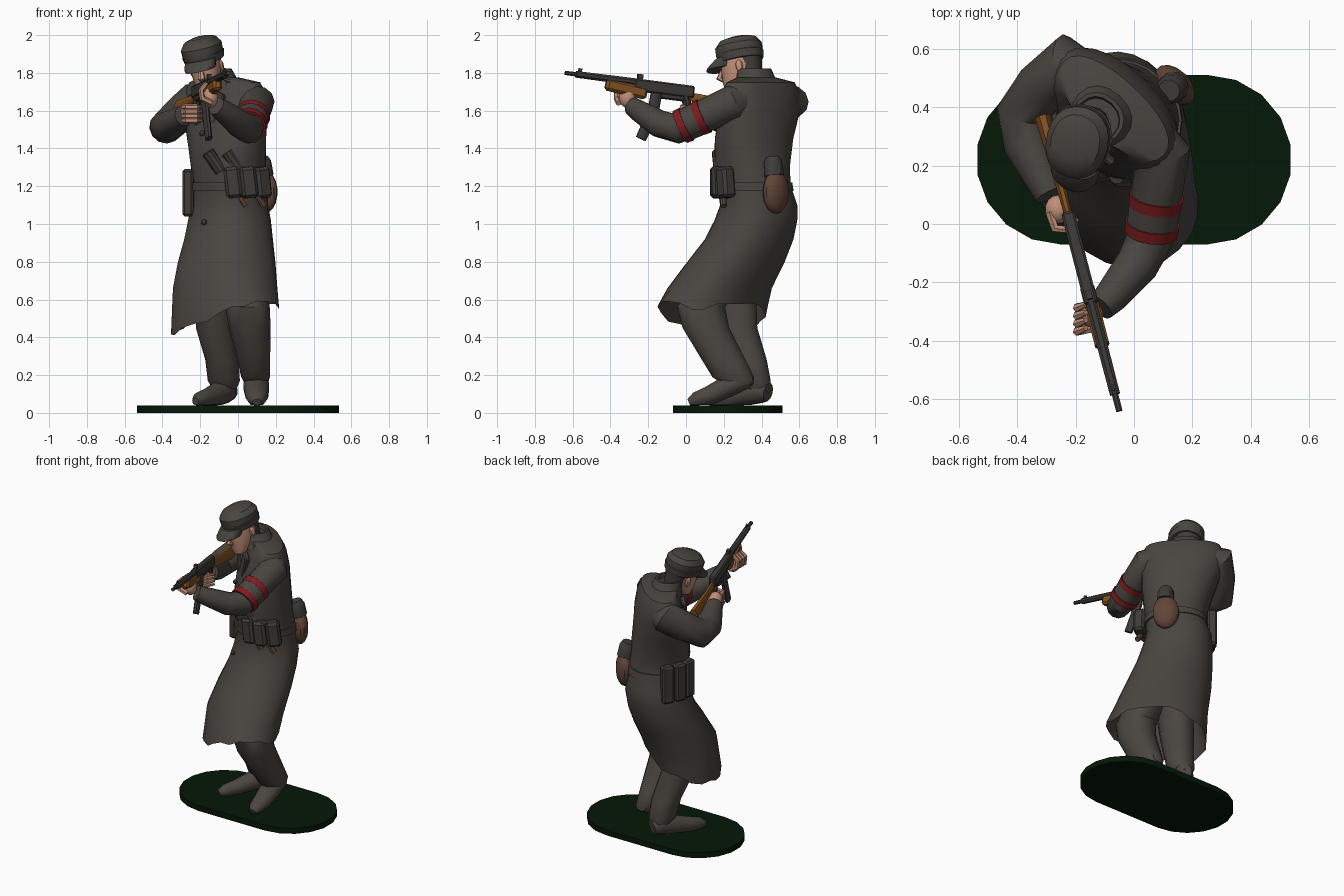
import bpy, bmesh, math
from mathutils import Vector, Matrix


def material(name, col):
    m = bpy.data.materials.new(name)
    m.diffuse_color = (*col, 1)
    return m


COAT = material("coat_grey", (0.067, 0.059, 0.051))
TROUSER = material("trouser_grey", (0.071, 0.061, 0.051))
GEAR = material("gear_grey", (0.050, 0.045, 0.040))
METAL = material("gun_metal", (0.046, 0.043, 0.039))
WOOD = material("wood", (0.23, 0.085, 0.016))
SKIN = material("skin", (0.53, 0.28, 0.19))
RED = material("band_red", (0.20, 0.012, 0.014))
LEATHER = material("flask_brown", (0.12, 0.06, 0.038))
GREEN = material("base_green", (0.0013, 0.009, 0.002))


def finish(name, bm, mat, matrix=None):
    if matrix:
        bm.transform(matrix)
    bmesh.ops.recalc_face_normals(bm, faces=bm.faces)
    me = bpy.data.meshes.new(name)
    bm.to_mesh(me)
    bm.free()
    me.materials.append(mat)
    ob = bpy.data.objects.new(name, me)
    bpy.context.collection.objects.link(ob)
    return ob


def skin_rings(name, rings, mat, matrix=None):
    bm = bmesh.new()
    vs = [[bm.verts.new(p) for p in r] for r in rings]
    n = len(vs[0])
    for a, b in zip(vs, vs[1:]):
        for i in range(n):
            bm.faces.new((a[i], a[(i + 1) % n], b[(i + 1) % n], b[i]))
    bm.faces.new(vs[0])
    bm.faces.new(vs[-1])
    return finish(name, bm, mat, matrix)


def loft(name, rows, mat, n=20, e=0.9, matrix=None, hem=None):
    """Stack of rounded horizontal sections: z, cx, cy, rx, ry, turn in degrees"""
    rings = []
    for k, row in enumerate(rows):
        z, cx, cy, rx, ry = row[:5]
        t = math.radians(row[5]) if len(row) > 5 else 0
        ring = []
        for i in range(n):
            c, s = math.cos(math.tau * i / n), math.sin(math.tau * i / n)
            x = rx * math.copysign(abs(c) ** e, c)
            y = ry * math.copysign(abs(s) ** e, s)
            p = Vector((cx + x * math.cos(t) - y * math.sin(t),
                        cy + x * math.sin(t) + y * math.cos(t), z))
            if hem and k == 1:
                p.z = hem(p, i)
            ring.append(p)
        rings.append(ring)
    return skin_rings(name, rings, mat, matrix)


def tube(name, pts, radii, mat, n=10, flat=1.0, floor=None, matrix=None):
    """Round or flattened tube along a path"""
    pts = [Vector(p) for p in pts]
    rings, q, last = [], None, None
    for i, p in enumerate(pts):
        t = (pts[min(i + 1, len(pts) - 1)] - pts[max(i - 1, 0)]).normalized()
        q = t.to_track_quat('Z', 'Y') if q is None else last.rotation_difference(t) @ q
        last = t
        ring = []
        for k in range(n):
            a = math.tau * (k + 0.5) / n
            v = p + q @ Vector((radii[i] * flat * math.cos(a), radii[i] * math.sin(a), 0))
            if floor is not None:
                v.z = max(v.z, floor)
            ring.append(v)
        rings.append(ring)
    return skin_rings(name, rings, mat, matrix)


def ball(name, c, r, mat, matrix=None, seg=14, turn=0):
    bm = bmesh.new()
    bmesh.ops.create_uvsphere(bm, u_segments=seg, v_segments=9, radius=1)
    m = Matrix.Translation(c) @ Matrix.Rotation(turn, 4, 'Z') @ Matrix.Diagonal((*r, 1))
    return finish(name, bm, mat, matrix @ m if matrix else m)


def box(name, c, size, mat, matrix=None, rot=(0, 0, 0), bevel=0.008):
    bm = bmesh.new()
    bmesh.ops.create_cube(bm, size=1)
    bm.transform(Matrix.Diagonal((*size, 1)))
    if bevel:
        bmesh.ops.bevel(bm, geom=bm.edges[:], offset=bevel, segments=1, affect='EDGES')
    r = Matrix.Rotation(rot[2], 4, 'Z') @ Matrix.Rotation(rot[1], 4, 'Y') @ Matrix.Rotation(rot[0], 4, 'X')
    m = Matrix.Translation(c) @ r
    return finish(name, bm, mat, matrix @ m if matrix else m)


# Base: rounded-end slab
outline = []
for side in (1, -1):
    for i in range(10):
        a = math.radians(-90 + 20 * i) + (0 if side == 1 else math.pi)
        outline.append((0.25 * side + 0.29 * math.cos(a), 0.22 + 0.29 * math.sin(a)))
skin_rings("base", [[(x, y, z) for x, y in outline] for z in (0, 0.038)], GREEN)

# Long coat with hanging hem
loft("coat", [
    (0.70, -0.065, 0.20, 0.22, 0.19, -45), (0.55, -0.068, 0.135, 0.315, 0.238, -45),
    (0.66, -0.068, 0.178, 0.298, 0.236, -45), (0.80, -0.06, 0.265, 0.27, 0.228, -45),
    (0.92, -0.05, 0.335, 0.24, 0.213, -45), (1.02, -0.045, 0.37, 0.22, 0.203, -45),
    (1.10, -0.045, 0.385, 0.205, 0.19, -45), (1.20, -0.04, 0.36, 0.19, 0.187, -45),
    (1.30, -0.05, 0.35, 0.2, 0.185, -45), (1.45, -0.06, 0.36, 0.23, 0.172, -44),
    (1.60, -0.07, 0.39, 0.26, 0.148, -43), (1.70, -0.07, 0.395, 0.262, 0.125, -43),
    (1.75, -0.07, 0.395, 0.235, 0.1, -43), (1.775, -0.1, 0.375, 0.12, 0.085, -43)], COAT, n=24,
    hem=lambda p, i: 0.52 + min(0.07, 0.36 * (p.x + 0.07)) + 0.1 * max(0, 0.02 - p.y)
    - 0.35 * max(0, p.x - 0.12) + 0.09 * max(0, p.y - 0.2) + 0.014 * math.sin(i * 1.9))
loft("belt", [(1.175, -0.04, 0.36, 0.19, 0.187, -45), (1.175, -0.04, 0.363, 0.202, 0.198, -45),
              (1.22, -0.042, 0.357, 0.201, 0.196, -45), (1.22, -0.04, 0.357, 0.19, 0.186, -45)], COAT, n=24)
loft("collar", [(1.72, -0.095, 0.375, 0.145, 0.11, -43), (1.77, -0.11, 0.37, 0.11, 0.094, -43),
                (1.822, -0.125, 0.36, 0.09, 0.085, -43), (1.822, -0.127, 0.358, 0.078, 0.074, -43),
                (1.79, -0.127, 0.355, 0.074, 0.072, -43)], COAT, n=16)
for side in (-1, 1):
    box("lapel", (-0.168 + 0.045 * side, 0.288 - 0.042 * side, 1.61), (0.08, 0.03, 0.18), COAT,
        rot=(-0.08, 0.35 * side, -0.75))
for z, x, y in ((1.01, -0.18, 0.2), (1.36, -0.17, 0.21), (1.48, -0.19, 0.24)):
    ball("button", (x, y, z), (0.015, 0.012, 0.015), GEAR, seg=8)

# Trousers and boots
loft("left_trouser", [(0.15, 0.097, 0.275, 0.06, 0.08), (0.19, 0.093, 0.25, 0.076, 0.113),
                      (0.28, 0.083, 0.2, 0.087, 0.118), (0.45, 0.063, 0.105, 0.11, 0.126),
                      (0.56, 0.05, 0.08, 0.118, 0.13), (0.75, 0.03, 0.2, 0.11, 0.14)], TROUSER, n=14)
loft("right_trouser", [(0.12, -0.07, 0.385, 0.06, 0.06), (0.17, -0.075, 0.365, 0.085, 0.085),
                       (0.28, -0.085, 0.335, 0.088, 0.095), (0.45, -0.125, 0.27, 0.098, 0.11),
                       (0.75, -0.13, 0.23, 0.1, 0.14)], TROUSER, n=14)
tube("left_boot", [(0.1, 0.015, 0.055), (0.1, 0.05, 0.07), (0.1, 0.12, 0.09), (0.097, 0.22, 0.14),
                   (0.097, 0.3, 0.17), (0.097, 0.35, 0.185)],
     (0.02, 0.04, 0.052, 0.06, 0.052, 0.033), TROUSER, n=12, flat=1.18, floor=0.04)
tube("right_boot", [(-0.225, 0.115, 0.06), (-0.205, 0.15, 0.07), (-0.165, 0.22, 0.078), (-0.11, 0.32, 0.1),
                    (-0.07, 0.39, 0.12), (-0.045, 0.435, 0.11)],
     (0.02, 0.04, 0.05, 0.062, 0.07, 0.05), TROUSER, n=12, floor=0.038)

# Sleeves and armband
S, E = Vector((0.1, 0.25, 1.642)), Vector((0.055, -0.05, 1.505))
tube("left_sleeve", [(0.04, 0.32, 1.665), S, S.lerp(E, 0.55), E, (0.01, -0.14, 1.53), (-0.08, -0.25, 1.60),
                     (-0.115, -0.285, 1.625)], (0.082, 0.094, 0.087, 0.081, 0.074, 0.058, 0.05), COAT, n=12)
tube("right_sleeve", [(-0.16, 0.49, 1.66), (-0.23, 0.55, 1.65), (-0.31, 0.47, 1.58), (-0.385, 0.375, 1.51),
                      (-0.365, 0.27, 1.52), (-0.31, 0.15, 1.56), (-0.285, 0.1, 1.575)],
     (0.09, 0.1, 0.095, 0.088, 0.082, 0.062, 0.055), COAT, n=12)
for t in (0.57, 0.88):
    tube("armband", [S.lerp(E, t - 0.06), S.lerp(E, t + 0.06)], (0.095, 0.092), RED, n=14)
tube("armband_middle", [S.lerp(E, 0.59), S.lerp(E, 0.86)], (0.091, 0.088), COAT, n=14)

# Hands with curled fingers
ball("left_palm", (-0.145, -0.31, 1.67), (0.04, 0.045, 0.055), SKIN)
ball("right_palm", (-0.26, 0.05, 1.595), (0.045, 0.05, 0.045), SKIN)
for i in range(4):
    y = -0.275 - 0.027 * i
    tube("left_finger", [(-0.14, y, 1.64), (-0.19, y - 0.01, 1.665), (-0.195, y - 0.012, 1.71),
                         (-0.165, y, 1.745)], (0.016, 0.017, 0.015, 0.01), SKIN, n=6)
    z = 1.62 - 0.024 * i
    tube("right_finger", [(-0.29, 0.04, z), (-0.27, -0.015, z), (-0.22, -0.02, z), (-0.195, 0.02, z)],
         (0.015, 0.016, 0.015, 0.01), SKIN, n=6)

# Head and peaked cap
H = (Matrix.Translation((-0.17, 0.29, 1.826)) @ Matrix.Rotation(-0.25, 4, 'Z')
     @ Matrix.Rotation(0.2, 4, 'X') @ Matrix.Rotation(-0.18, 4, 'Y'))
loft("head", [(-0.135, 0, -0.06, 0.025, 0.025), (-0.12, 0, -0.055, 0.045, 0.045), (-0.07, 0, -0.022, 0.068, 0.085),
              (0, 0, 0, 0.08, 0.105), (0.07, 0, 0, 0.085, 0.105)], SKIN, n=16, matrix=H)
tube("neck", [(-0.11, 0.36, 1.72), (-0.15, 0.32, 1.8)], (0.06, 0.06), SKIN)
tube("nose", [(0, -0.095, 0.02), (0, -0.122, -0.035), (0, -0.1, -0.05)], (0.01, 0.02, 0.012), SKIN, n=6, matrix=H)
for s in (-1, 1):
    ball("ear", (0.083 * s, 0.015, -0.005), (0.012, 0.02, 0.032), SKIN, H, 8)
    box("eye", (0.034 * s, -0.1, 0.008), (0.026, 0.012, 0.009), GEAR, H, bevel=0)
loft("hair", [(-0.07, 0, 0.045, 0.06, 0.06), (0.05, 0, 0.045, 0.082, 0.075)], GEAR, n=14, matrix=H)
loft("cap", [(0.04, 0, 0.005, 0.095, 0.116), (0.08, 0, 0.005, 0.106, 0.125), (0.12, 0, 0.006, 0.108, 0.125),
             (0.152, 0, 0.008, 0.085, 0.1), (0.165, 0, 0.008, 0.045, 0.055)], COAT, matrix=H)
loft("cap_flap", [(0.038, 0, 0.008, 0.101, 0.118), (0.078, 0, 0.008, 0.111, 0.126),
                  (0.084, 0, 0.008, 0.1, 0.118)], COAT, matrix=H)
loft("cap_peak", [(0.012, 0, -0.105, 0.08, 0.08), (0.024, 0, -0.1, 0.085, 0.08),
                  (0.06, 0, -0.065, 0.085, 0.065)], COAT, matrix=H)

# Rifle in its own frame: y runs from muzzle to butt
D = Vector((-0.26, 1, -0.13)).normalized()
X = D.cross(Vector((0, 0, 1))).normalized()
Z = X.cross(D)
G = Matrix((X, D, Z)).transposed().to_4x4()
G.translation = (-0.05, -0.64, 1.8)
tube("muzzle", [(0, 0, 0), (0, 0.08, 0)], (0.012, 0.012), METAL, n=8, matrix=G)
tube("barrel", [(0, 0.06, 0), (0, 0.42, 0)], (0.019, 0.021), METAL, n=8, matrix=G)
box("receiver", (0, 0.545, -0.014), (0.046, 0.33, 0.066), METAL, G)
box("trigger_housing", (0, 0.61, -0.05), (0.034, 0.16, 0.04), METAL, G)
box("front_sight", (0, 0.08, 0.022), (0.008, 0.02, 0.025), METAL, G, bevel=0)
box("rear_sight", (0, 0.41, 0.032), (0.02, 0.03, 0.026), METAL, G, bevel=0)
box("handguard", (0, 0.342, -0.042), (0.05, 0.23, 0.066), WOOD, G, rot=(-0.1, 0, 0), bevel=0.014)
tube("butt_stock", [(0, 0.69, -0.04), (0, 0.8, -0.05), (0, 1.055, -0.06)], (0.024, 0.03, 0.05),
     WOOD, n=8, flat=0.6, matrix=G)
tube("pistol_grip", [(0, 0.66, -0.03), (0, 0.7, -0.12)], (0.025, 0.02), METAL, n=8, matrix=G)
tube("magazine", [(0, 0.51, -0.02), (0, 0.505, -0.12), (0, 0.485, -0.2), (0, 0.455, -0.295)],
     (0.032, 0.032, 0.032, 0.03), METAL, n=8, flat=0.6, matrix=G)

# Flask with cup on the left hip
ball("flask", (0.14, 0.476, 1.17), (0.084, 0.052, 0.115), LEATHER, turn=-math.pi / 4)
tube("flask_cup", [(0.135, 0.468, 1.255), (0.125, 0.46, 1.33), (0.12, 0.457, 1.352)],
     (0.054, 0.05, 0.038), GEAR, n=10)

# Three tall magazine pouches on the right hip
for x, y, a in ((-0.262, 0.35, -0.1), (-0.25, 0.43, -0.35), (-0.212, 0.505, -0.6)):
    box("tall_pouch", (x, y, 1.165), (0.06, 0.078, 0.25), GEAR, rot=(0, 0, a), bevel=0.012)

# Front pouches and two stick grenades tucked in the belt
for x, y, a in ((-0.025, 0.165, -0.05), (0.055, 0.17, 0.15), (0.125, 0.21, 0.6)):
    box("front_pouch", (x, y, 1.22), (0.088, 0.075, 0.165), GEAR, rot=(0, -0.12, a), bevel=0.016)
for x in (-0.1, 0.0):
    top, end = Vector((x - 0.06, 0.17, 1.38)), Vector((x + 0.14, 0.2, 1.095))
    tube("grenade_head", [top, top.lerp(end, 0.35)], (0.034, 0.034), GEAR, n=10)
    tube("grenade_handle", [top.lerp(end, 0.3), end], (0.016, 0.018), LEATHER, n=8)

# Smooth shading with kept creases
bpy.ops.object.select_all(action='SELECT')
bpy.context.view_layer.objects.active = bpy.data.objects["coat"]
bpy.ops.object.shade_smooth_by_angle(angle=math.radians(35))
